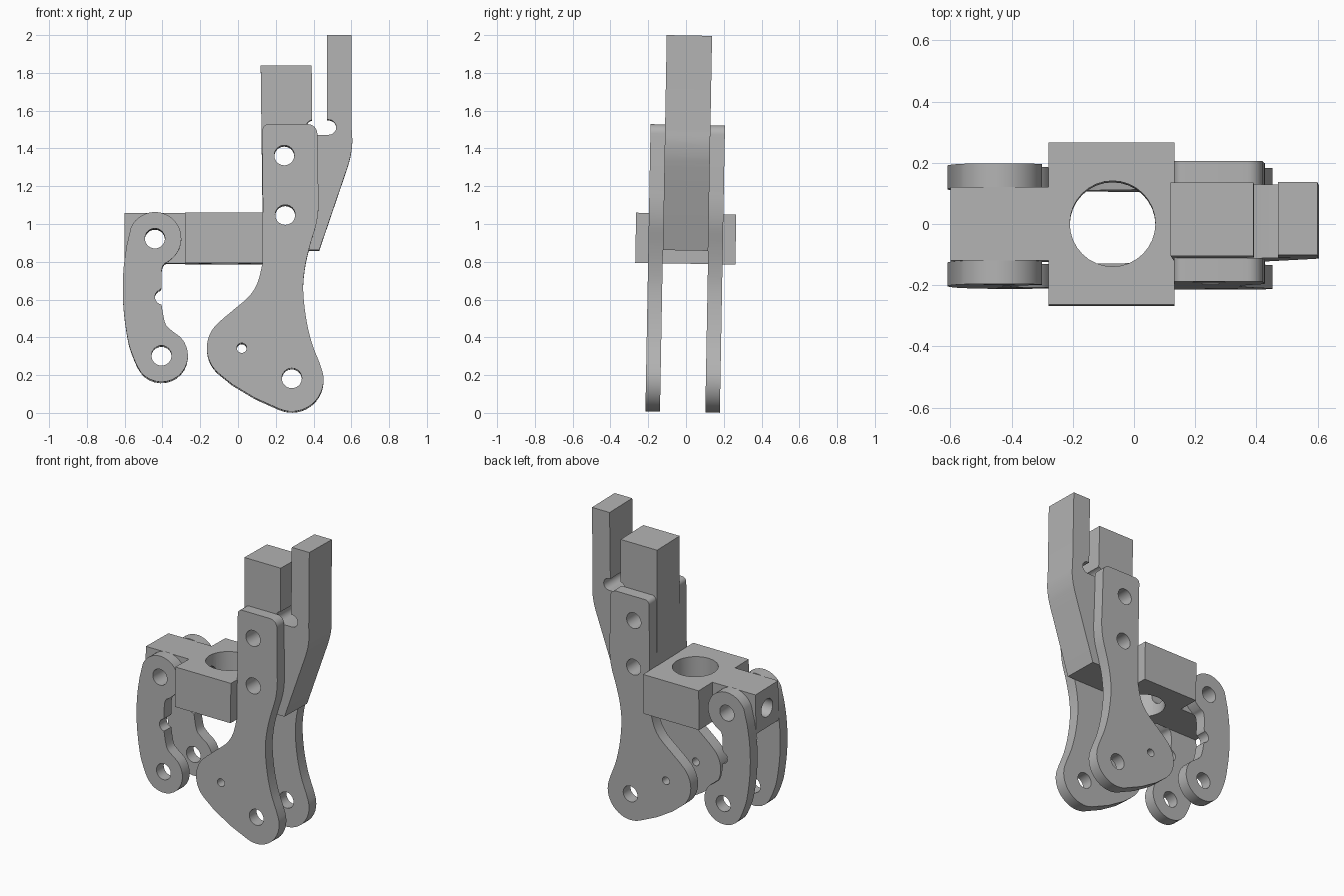
import bpy, bmesh
from math import cos, sin, radians, pi
from mathutils import Matrix, Vector

if "Cube" in bpy.data.objects:
    bpy.data.objects.remove(bpy.data.objects["Cube"], do_unlink=True)

grey = bpy.data.materials.new("machined grey")
grey.use_nodes = True
COLOUR = (0.45, 0.45, 0.45, 1)
grey.diffuse_color = COLOUR
grey.node_tree.nodes["Principled BSDF"].inputs["Base Color"].default_value = COLOUR

# The whole assembly leans slightly about the x axis
PIVOT = Matrix.Translation((0, 0, 1))
LEAN = PIVOT @ Matrix.Rotation(-0.018, 4, 'X') @ PIVOT.inverted()


def arc(x, z, r, start, end, n=16):
    step = radians(end - start) / n
    return [(x + r * cos(radians(start) + i * step),
             z + r * sin(radians(start) + i * step)) for i in range(n + 1)]


def smooth(pts, n=5):
    """Curve through the points, ends included."""
    p = [Vector(q) for q in pts]
    p = [2 * p[0] - p[1]] + p + [2 * p[-1] - p[-2]]
    out = []
    for a, b, c, d in zip(p, p[1:], p[2:], p[3:]):
        for i in range(n):
            t = i / n
            out.append(tuple(0.5 * (2 * b + (c - a) * t + (2 * a - 5 * b + 4 * c - d) * t * t
                                    + (3 * b - a - 3 * c + d) * t ** 3)))
    return out + [pts[-1]]


def new_object(name, bm):
    bmesh.ops.recalc_face_normals(bm, faces=bm.faces)
    mesh = bpy.data.meshes.new(name)
    bm.to_mesh(mesh)
    bm.free()
    ob = bpy.data.objects.new(name, mesh)
    bpy.context.collection.objects.link(ob)
    return ob


def extrude(name, profile, lo, hi, axis='Y'):
    """Extrude a profile: (x, z) along y, or (x, y) along z."""
    bm = bmesh.new()
    place = (lambda u, v: (u, lo, v)) if axis == 'Y' else (lambda u, v: (u, v, lo))
    face = bm.faces.new([bm.verts.new(place(u, v)) for u, v in profile])
    moved = bmesh.ops.extrude_face_region(bm, geom=[face])["geom"]
    shift = (0, hi - lo, 0) if axis == 'Y' else (0, 0, hi - lo)
    bmesh.ops.translate(bm, vec=shift, verts=[v for v in moved if isinstance(v, bmesh.types.BMVert)])
    return new_object(name, bm)


def drill(centre, radius, depth, axis):
    bm = bmesh.new()
    bmesh.ops.create_cone(bm, cap_ends=True, segments=32, radius1=radius, radius2=radius, depth=depth)
    turn = {'X': Matrix.Rotation(pi / 2, 4, 'Y'), 'Y': Matrix.Rotation(pi / 2, 4, 'X'),
            'Z': Matrix.Identity(4)}[axis]
    bm.transform(Matrix.Translation(centre) @ turn)
    cutter = new_object("drill", bm)
    cutter.hide_render = True
    return cutter


def finish(ob, cutters):
    """Cut the holes, lean the part, shade and colour it."""
    for c in cutters:
        mod = ob.modifiers.new("hole", 'BOOLEAN')
        mod.operation, mod.solver, mod.object = 'DIFFERENCE', 'EXACT', c
    graph = bpy.context.evaluated_depsgraph_get()
    mesh = bpy.data.meshes.new_from_object(ob.evaluated_get(graph))
    ob.modifiers.clear()
    ob.data = mesh
    for c in cutters:
        bpy.data.objects.remove(c, do_unlink=True)
    mesh.transform(LEAN)
    mesh.materials.clear()
    mesh.materials.append(grey)
    mesh.shade_smooth()
    mesh.set_sharp_from_angle(angle=radians(30))


PIN = 0.053
INNER, OUTER = 0.12, 0.197
upper_pins = [(0.245, 1.36), (0.25, 1.045)]
link_pin = (-0.44, 0.92)

# Side plate outline, counterclockwise from the lower lobe
plate = (arc(0.285, 0.172, 0.168, -112, 15)
         + smooth([(0.43, 0.265), (0.39, 0.37), (0.36, 0.5), (0.345, 0.65), (0.355, 0.77),
                   (0.38, 0.88), (0.415, 1.0), (0.427, 1.1), (0.425, 1.2)])
         + arc(0.37, 1.475, 0.05, 0, 90, 8) + arc(0.16, 1.495, 0.03, 90, 180, 6)
         + smooth([(0.132, 0.8), (0.105, 0.69), (0.06, 0.615), (-0.02, 0.545), (-0.08, 0.495)])
         + arc(0.01, 0.34, 0.175, 130, 230)
         + [(-0.03, 0.147), (0.09, 0.075)])

# Link outline, counterclockwise from the lower lobe
link = (arc(-0.405, 0.3, 0.14, -155, 45)
        + smooth([(-0.345, 0.427), (-0.38, 0.46), (-0.395, 0.51), (-0.405, 0.57)])
        + arc(-0.4, 0.61, 0.04, 255, 105, 10)
        + smooth([(-0.405, 0.66), (-0.405, 0.74), (-0.395, 0.78), (-0.37, 0.797)])
        + arc(*link_pin, 0.14, -55, 155, 24)
        + smooth([(-0.59, 0.88), (-0.605, 0.77), (-0.61, 0.65), (-0.603, 0.52),
                  (-0.58, 0.37), (-0.55, 0.28)]))

for side, lo, hi in (("left", INNER, OUTER), ("right", -OUTER, -INNER)):
    finish(extrude(side + "_side_plate", plate, lo, hi),
           [drill((x, 0, z), r, 1, 'Y') for x, z, r in
            [(x, z, PIN) for x, z in upper_pins] + [(0.285, 0.18, PIN), (0.02, 0.34, 0.026)]])
    finish(extrude(side + "_link", link, lo, hi),
           [drill((x, 0, z), PIN, 1, 'Y') for x, z in (link_pin, (-0.405, 0.3))])

# Post and sprung finger in one piece, parted by a keyhole slot
post = ([(0.132, 0.86), (0.43, 0.86)]
        + smooth([(0.58, 1.3), (0.596, 1.36), (0.605, 1.43), (0.602, 1.5)])
        + [(0.6, 1.998), (0.47, 1.998), (0.47, 1.55)]
        + arc(0.48, 1.51, 0.04, 90, -90, 10) + arc(0.4, 1.51, 0.04, 270, 100, 10)
        + [(0.39, 1.838), (0.12, 1.838)])
finish(extrude("post_and_finger", post, -INNER, INNER),
       [drill((x, 0, z), PIN, 1, 'Y') for x, z in upper_pins])

# Block with a narrower neck, bored from above, across and from the end
block = [(-0.6, -0.12), (-0.28, -0.12), (-0.28, -0.265), (0.132, -0.265),
         (0.132, 0.265), (-0.28, 0.265), (-0.28, 0.12), (-0.6, 0.12)]
finish(extrude("bored_block", block, 0.79, 1.055, 'Z'),
       [drill((-0.07, 0, 0.92), 0.14, 1, 'Z'),
        drill((link_pin[0], 0, link_pin[1]), PIN, 1, 'Y'),
        drill((-0.45, 0, 0.92), 0.06, 0.6, 'X')])
